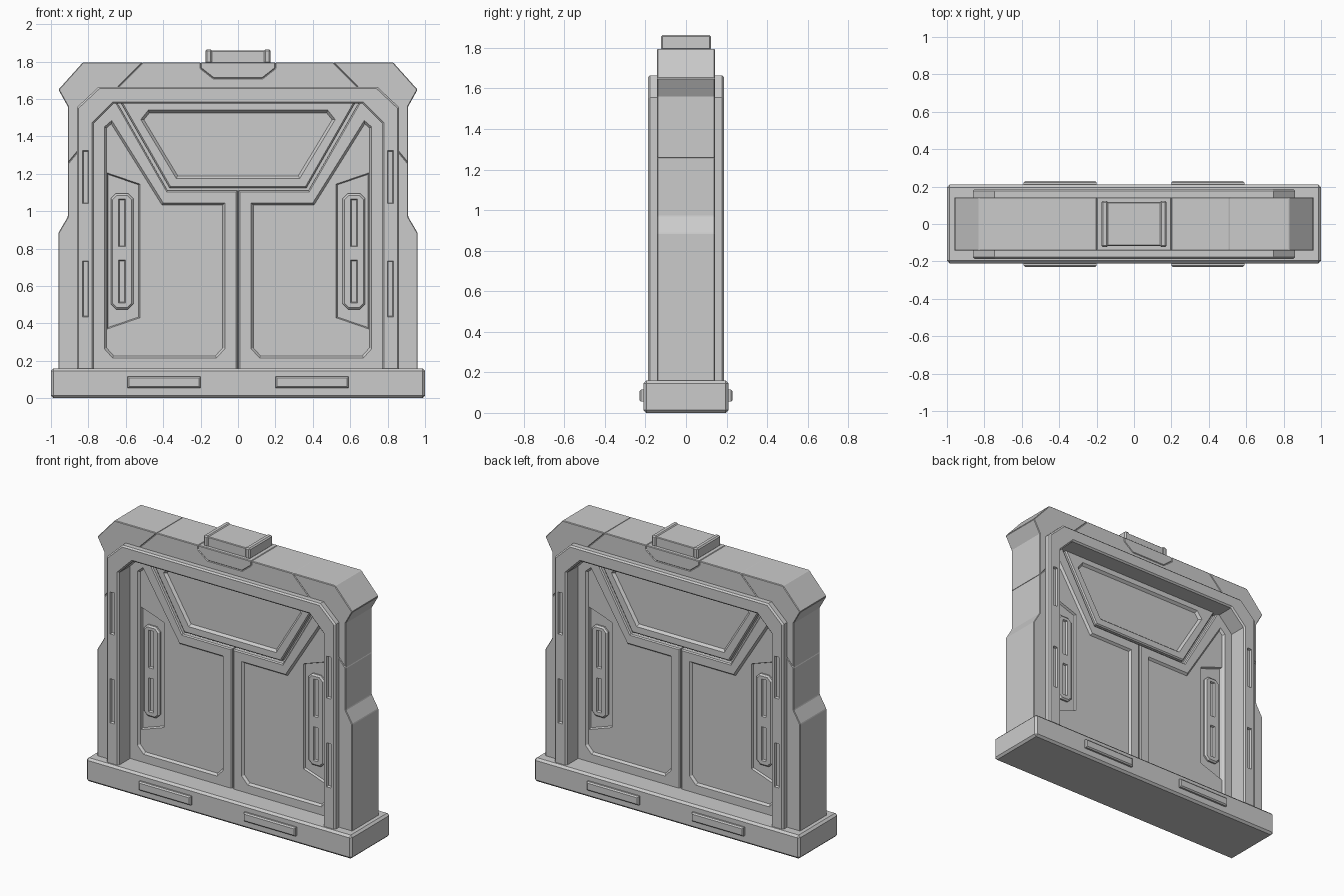
import bpy
import bmesh

cube = bpy.data.objects.get("Cube")
if cube:
    bpy.data.objects.remove(cube, do_unlink=True)

GREY = (0.6, 0.6, 0.6, 1.0)
metal = bpy.data.materials.new("grey_metal")
metal.use_nodes = True
metal.diffuse_color = GREY
metal.node_tree.nodes["Principled BSDF"].inputs["Base Color"].default_value = GREY


def sym(points):
    """Close a right-hand half outline with its mirror image."""
    return points + [(-x, z) for x, z in reversed(points)]


def rect(x0, x1, z0, z1, c=0.0):
    """Rectangle outline, optionally with cut corners."""
    if not c:
        return [(x0, z0), (x1, z0), (x1, z1), (x0, z1)]
    return [(x0 + c, z0), (x1 - c, z0), (x1, z0 + c), (x1, z1 - c),
            (x1 - c, z1), (x0 + c, z1), (x0, z1 - c), (x0, z0 + c)]


def plate(name, outline, y0, y1, y2=None, inset=0.0):
    """Extrude an xz outline from y0 to y1, with a chamfered cap ending at y2."""
    bm = bmesh.new()
    face = bm.faces.new([bm.verts.new((x, y0, z)) for x, z in outline])
    out = bmesh.ops.extrude_face_region(bm, geom=[face], use_keep_orig=True)["geom"]
    cap = next(g for g in out if isinstance(g, bmesh.types.BMFace))
    for v in cap.verts:
        v.co.y = y1
    bmesh.ops.recalc_face_normals(bm, faces=bm.faces[:])
    if inset:
        bmesh.ops.inset_individual(bm, faces=[cap], thickness=inset,
                                   use_even_offset=True)
        for v in cap.verts:
            v.co.y = y2
        bmesh.ops.recalc_face_normals(bm, faces=bm.faces[:])
    mesh = bpy.data.meshes.new(name)
    bm.to_mesh(mesh)
    bm.free()
    mesh.materials.append(metal)
    obj = bpy.data.objects.new(name, mesh)
    bpy.context.collection.objects.link(obj)
    return obj


def carve(obj, *cutters):
    """Subtract the cutters one after another, then discard them."""
    for cutter in cutters:
        mod = obj.modifiers.new("carve", 'BOOLEAN')
        mod.operation = 'DIFFERENCE'
        mod.solver = 'EXACT'
        mod.object = cutter
    bpy.context.view_layer.update()
    graph = bpy.context.evaluated_depsgraph_get()
    mesh = bpy.data.meshes.new_from_object(obj.evaluated_get(graph))
    obj.modifiers.clear()
    obj.data = mesh
    for cutter in cutters:
        bpy.data.objects.remove(cutter, do_unlink=True)
    return obj


def finish(obj, both_sides=False, bevel=0.0):
    """Open the middle plane and mirror front to back, and side to side if asked."""
    bm = bmesh.new()
    bm.from_mesh(obj.data)
    middle = [f for f in bm.faces if all(abs(v.co.y) < 1e-4 for v in f.verts)]
    bmesh.ops.delete(bm, geom=middle, context='FACES')
    bm.to_mesh(obj.data)
    bm.free()
    mod = obj.modifiers.new("mirror", 'MIRROR')
    mod.use_axis = (both_sides, True, False)
    mod.merge_threshold = 0.0001
    if bevel:
        mod = obj.modifiers.new("bevel", 'BEVEL')
        mod.width = bevel
        mod.segments = 1
        mod.limit_method = 'ANGLE'
    return obj


# Base block with raised front and back plates
finish(plate("base", rect(-1, 1, 0, 0.16), 0, -0.21), bevel=0.014)
step = plate("base_plates", rect(0.2, 0.59, 0.055, 0.115), -0.2, -0.222, -0.23, 0.008)
finish(step, True)

# Outer frame: posts, corners, top bar and keystone
finish(plate("frame_posts", [
    (0.8, 0.15), (0.96, 0.15), (0.96, 0.885), (0.91, 0.97),
    (0.91, 1.255), (0.86, 1.315), (0.8, 1.315)], 0, -0.143), True, 0.004)
finish(plate("frame_corners", [
    (0.8, 1.315), (0.86, 1.315), (0.91, 1.255), (0.91, 1.56), (0.96, 1.65),
    (0.83, 1.795), (0.51, 1.795), (0.64, 1.665), (0.64, 1.62),
    (0.72, 1.62), (0.8, 1.54)], 0, -0.143), True, 0.004)
finish(plate("frame_top_bar", sym([
    (0.64, 1.62), (0.64, 1.665), (0.51, 1.795), (0.2, 1.795),
    (0.2, 1.765), (0.13, 1.71)]), 0, -0.143), bevel=0.004)
finish(plate("keystone", sym([(0.2, 1.795), (0.2, 1.765), (0.13, 1.71)]),
             0, -0.143), bevel=0.004)

# Box on top with a clamp at each end
finish(plate("top_box", rect(-0.165, 0.165, 1.78, 1.858), 0, -0.117), bevel=0.004)
finish(plate("top_box_clamps", rect(0.138, 0.175, 1.79, 1.864), 0, -0.123),
       True, 0.008)

# Protruding trim around the opening, with slots in its uprights
outer = sym([(0.862, 0.15), (0.862, 1.555), (0.745, 1.665)])
inner = sym([(0.77, 0.15), (0.77, 1.47), (0.665, 1.575)])
trim = plate("door_trim", outer + inner[::-1], 0, -0.177, -0.187, 0.01)
slots = [plate("slot", rect(s * 0.815 - 0.017, s * 0.815 + 0.017, z0, z1),
               -0.25, -0.187, -0.172, 0.005)
         for s in (-1, 1) for z0, z1 in ((0.435, 0.735), (1.04, 1.325))]
finish(carve(trim, *slots))

# Thin core behind the door seams
finish(plate("door_core", rect(-0.78, 0.78, 0.14, 1.6), 0, -0.022))

# Upper door panel
upper = plate("upper_door", sym([(0.638, 1.6), (0.366, 1.125)]), 0, -0.052, -0.06, 0.008)
window = plate("recess", sym([(0.48, 1.54), (0.52, 1.49), (0.33, 1.175)]),
               -0.1, -0.06, -0.043, 0.014)
finish(carve(upper, window))

# Sliding door leaves with a recessed field and a deeper handle pocket
leaf = plate("door_leaves", [
    (0.004, 0.15), (0.78, 0.15), (0.78, 1.48), (0.68, 1.6), (0.658, 1.6),
    (0.377, 1.11), (0.004, 1.11)], 0, -0.053, -0.06, 0.007)
field = plate("recess", [
    (0.715, 1.45), (0.675, 1.485), (0.4, 1.045), (0.07, 1.045),
    (0.07, 0.265), (0.115, 0.215), (0.67, 0.215), (0.715, 0.265)],
    -0.1, -0.06, -0.045, 0.012)
pocket = plate("recess", [
    (0.7, 1.205), (0.525, 1.145), (0.525, 0.43), (0.7, 0.37)],
    -0.1, -0.045, -0.03, 0.006)
finish(carve(leaf, field, pocket), True)

# Slotted door handles
handle = plate("door_handles", rect(0.56, 0.68, 0.475, 1.095, 0.028),
               -0.02, -0.04, -0.05, 0.01)
grips = [plate("slot", rect(0.602, 0.638, z0, z1), -0.1, -0.05, -0.038, 0.005)
         for z0, z1 in ((0.51, 0.74), (0.81, 1.065))]
finish(carve(handle, *grips), True)
